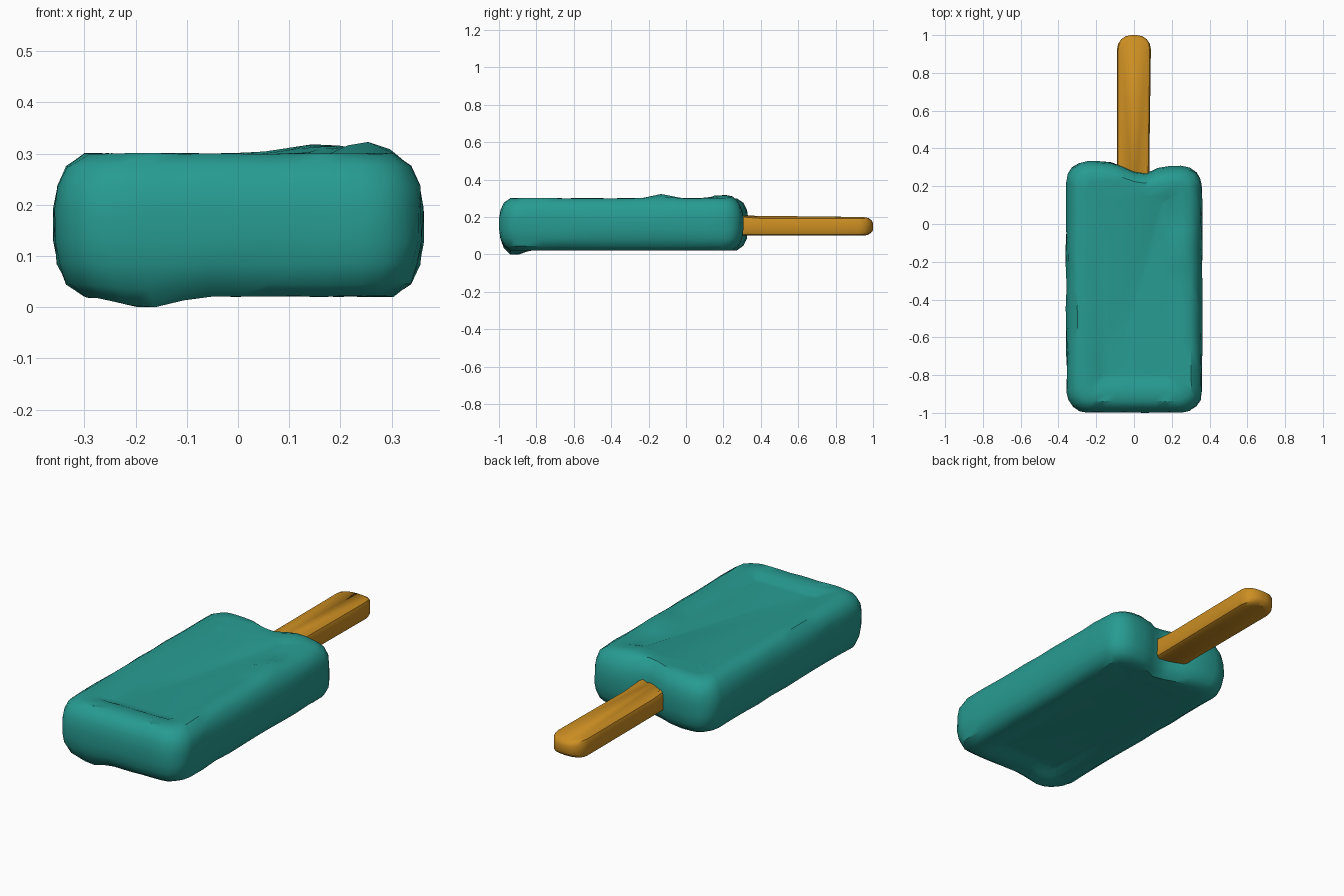
import bpy, bmesh, math, random

if "Cube" in bpy.data.objects:
    bpy.data.objects.remove(bpy.data.objects["Cube"])

random.seed(4)


def rounded_outline(x0, x1, y0, y1, r, arc, nx, ny):
    """Counter-clockwise rounded rectangle with subdivided straight sides."""
    corners = [(x1 - r, y0 + r, -90), (x1 - r, y1 - r, 0),
               (x0 + r, y1 - r, 90), (x0 + r, y0 + r, 180)]
    pts = []
    for i, (cx, cy, a0) in enumerate(corners):
        for k in range(arc + 1):
            a = math.radians(a0 + 90 * k / arc)
            pts.append((cx + r * math.cos(a), cy + r * math.sin(a)))
        nxt = corners[(i + 1) % 4]
        a = math.radians(nxt[2])
        end = (nxt[0] + r * math.cos(a), nxt[1] + r * math.sin(a))
        start = pts[-1]
        n = ny if i % 2 == 0 else nx
        for k in range(1, n):
            t = k / n
            pts.append((start[0] + (end[0] - start[0]) * t,
                        start[1] + (end[1] - start[1]) * t))
    return pts


def layered_solid(name, box, radius, levels, color, shape, arc=4, nx=8, ny=10):
    """Stack inset copies of a rounded outline; levels are (inset, z)."""
    x0, x1, y0, y1 = box
    bm = bmesh.new()
    rings = []
    for d, z in levels:
        r = max(radius - d * 0.5, 0.02)
        pts = rounded_outline(x0 + d, x1 - d, y0 + d, y1 - d, r, arc, nx, ny)
        rings.append([bm.verts.new(shape(x, y, z)) for x, y in pts])
    for a, b in zip(rings, rings[1:]):
        for i in range(len(a)):
            j = (i + 1) % len(a)
            bm.faces.new((a[i], a[j], b[j], b[i]))
    bm.faces.new(rings[0][::-1])
    bm.faces.new(rings[-1])
    bmesh.ops.recalc_face_normals(bm, faces=bm.faces)
    mesh = bpy.data.meshes.new(name)
    bm.to_mesh(mesh)
    bm.free()
    obj = bpy.data.objects.new(name, mesh)
    bpy.context.collection.objects.link(obj)
    mat = bpy.data.materials.new(name + "_color")
    mat.diffuse_color = color
    mat.use_nodes = True
    mat.node_tree.nodes["Principled BSDF"].inputs["Base Color"].default_value = mat.diffuse_color
    mesh.materials.append(mat)
    bpy.ops.object.select_all(action='DESELECT')
    obj.select_set(True)
    bpy.context.view_layer.objects.active = obj
    bpy.ops.object.shade_smooth_by_angle(angle=math.radians(35))
    return obj


def bump(x, y, cx, cy, s):
    return math.exp(-((x - cx) ** 2 + (y - cy) ** 2) / (s * s))


def shape_ice(x, y, z):
    """Hand-made wobble, dent around the stick and a few lumps."""
    px, py = x, y
    end = max(0.0, min(1.0, (py - 0.1) / 0.2))
    y -= end * (0.055 * math.exp(-((px - 0.01) / 0.09) ** 2)
                + (0.025 if px > 0.05 else 0))
    # the recessed panel runs out towards the stick
    if abs(px) < 0.2 and -0.85 < py < 0.17:
        rise = 0.013 * (py + 0.85)
        z += rise if z > 0.16 else -rise
    if z > 0.25:
        z += 0.024 * bump(px, py, 0.24, -0.13, 0.06)
        z += 0.02 * bump(px, py, 0.16, 0.2, 0.09)
    if z < 0.06:
        z -= 0.024 * bump(px, py, -0.18, -0.92, 0.07)
    w = 0.004
    return (x + random.uniform(-w, w), y + random.uniform(0, w),
            max(0, z + random.uniform(-w, w) * 0.3))


def shape_stick(x, y, z):
    """Slight collar at the block and a thinner, softened tip."""
    z = 0.15 + (z - 0.15) * (1 - 0.35 * max(0, (y - 0.94) / 0.06) ** 2)
    if x > 0 and y > 0.3:
        x += 0.008 * (y - 0.3) / 0.6
    return (x, y, z + (0.01 if z > 0.15 and y < 0.35 else 0))


# Frozen block: rounded sides with a shallow recessed panel on both faces
half = [(0.205, 0.04), (0.175, 0.037), (0.145, 0.024), (0.105, 0.021),
        (0.06, 0.021), (0.025, 0.045), (0.007, 0.085), (0.0, 0.13)]
levels = half + [(d, 0.321 - z) for d, z in reversed(half)]
layered_solid("ice_block", (-0.358, 0.36, -1.0, 0.33), 0.11, levels,
              (0.020, 0.330, 0.285, 1), shape_ice)

# Wooden stick with rounded tip, running into the block
stick_levels = [(0.022, 0.10), (0.006, 0.107), (0.0, 0.122),
                (0.0, 0.178), (0.006, 0.193), (0.022, 0.20)]
layered_solid("stick", (-0.09, 0.081, 0.05, 1.0), 0.075, stick_levels,
              (0.60, 0.27, 0.016, 1), shape_stick, nx=2, ny=6)
